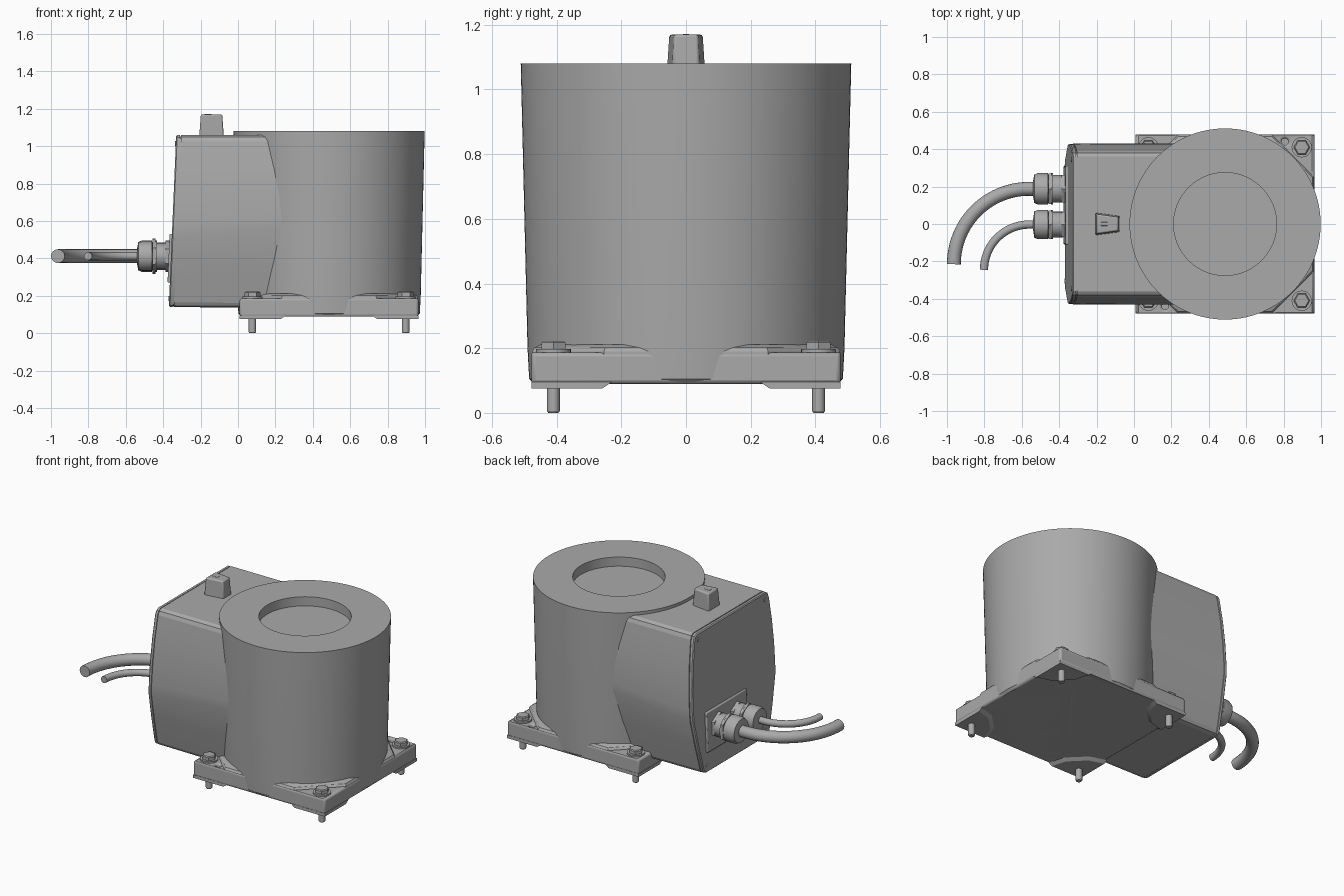
import bpy, bmesh, math
from mathutils import Matrix, Vector

if "Cube" in bpy.data.objects:
    bpy.data.objects.remove(bpy.data.objects["Cube"])

grey = bpy.data.materials.new("machine grey")
grey.use_nodes = True
grey.diffuse_color = (0.4, 0.4, 0.4, 1)
grey.node_tree.nodes["Principled BSDF"].inputs["Base Color"].default_value = (0.4, 0.4, 0.4, 1)

CX = 0.487            # axis of the drum and centre of the base
HALF = 0.478          # half width of the base plate
BOLT = 0.41           # bolt offset from the centre
CORNERS = [(sx, sy) for sx in (-1, 1) for sy in (-1, 1)]
ALONG_X = Matrix.Rotation(-math.pi / 2, 4, 'Y')


def finish(name, bm, angle=30):
    bmesh.ops.recalc_face_normals(bm, faces=bm.faces)
    mesh = bpy.data.meshes.new(name)
    bm.to_mesh(mesh)
    bm.free()
    ob = bpy.data.objects.new(name, mesh)
    bpy.context.collection.objects.link(ob)
    mesh.materials.append(grey)
    smooth(ob, angle)
    return ob


def smooth(ob, angle=30):
    bpy.ops.object.select_all(action='DESELECT')
    ob.select_set(True)
    bpy.context.view_layer.objects.active = ob
    bpy.ops.object.shade_smooth_by_angle(angle=math.radians(angle))


def loft(name, rings, angle=30):
    """Join closed rings of points and cap both ends."""
    bm = bmesh.new()
    loops = [[bm.verts.new(p) for p in ring] for ring in rings]
    for a, b in zip(loops, loops[1:]):
        for i in range(len(a)):
            j = (i + 1) % len(a)
            bm.faces.new((a[i], a[j], b[j], b[i]))
    bm.faces.new(loops[0])
    bm.faces.new(loops[-1])
    return finish(name, bm, angle)


def turned(name, profile, loc, segs=32, turn=Matrix()):
    """Solid of revolution from (radius, height) pairs."""
    place = Matrix.Translation(loc) @ turn
    rings = [[place @ Vector((r * math.cos(t), r * math.sin(t), h))
              for t in (2 * math.pi * i / segs for i in range(segs))]
             for r, h in profile]
    return loft(name, rings)


def rod(name, r, h0, h1, loc, segs=32, turn=Matrix()):
    return turned(name, [(r, h0), (r, h1)], loc, segs, turn)


def prism(name, outline, levels):
    """Extrude an outline through (z, scale) levels around its middle."""
    mx = sum(p[0] for p in outline) / len(outline)
    my = sum(p[1] for p in outline) / len(outline)
    return loft(name, [[(mx + (x - mx) * s, my + (y - my) * s, z) for x, y in outline]
                       for z, s in levels])


def bevel(ob, width, segs=2):
    m = ob.modifiers.new("Bevel", 'BEVEL')
    m.width, m.segments, m.limit_method = width, segs, 'ANGLE'


# Drum with a shallow recess in its top
turned("drum", [(0.47, 0.09), (0.485, 0.105), (0.49, 0.2), (0.511, 1.08),
                (0.275, 1.08), (0.275, 1.02)], (CX, 0, 0), 128)

# Base plate, with two small locating holes
square = [(CX + sx * HALF, sy * HALF) for sx, sy in ((-1, -1), (1, -1), (1, 1), (-1, 1))]
plate = prism("base_plate", square, [(0.09, 1), (0.187, 1)])
for sx, sy in ((-1, -1), (1, 1)):
    hole = rod("hole_cutter", 0.018, 0.05, 0.25, (CX + sx * 0.32, sy * 0.44, 0), 20)
    hole.hide_render = True
    hole.hide_set(True)
    cut = plate.modifiers.new("Hole", 'BOOLEAN')
    cut.object, cut.operation, cut.solver = hole, 'DIFFERENCE', 'EXACT'
bevel(plate, 0.012)

# Raised middle of the base, leaving the bolt corners low
a, b = HALF, 0.255
octagon = [(a, -b), (a, b), (b, a), (-b, a), (-a, b), (-a, -b), (-b, -a), (b, -a)]
prism("base_rise", [(CX + x, y) for x, y in octagon],
      [(0.17, 0.995), (0.19, 0.995), (0.202, 0.98), (0.212, 0.94)])

# Feet and bolts at the four corners
foot = [(0, 0), (0.23, 0), (0.2, 0.1), (0.1, 0.2), (0, 0.23)]
for sx, sy in CORNERS:
    side = ("left" if sx > 0 else "right") + ("_back" if sy > 0 else "_front")
    rings = []
    for z, s in ((0.095, 1.08), (0.075, 0.95)):
        rings.append([(CX + sx * (HALF - x * s), sy * (HALF - y * s), z) for x, y in foot])
    loft("foot_" + side, rings)
    spot = (CX + sx * BOLT, sy * BOLT, 0)
    turned("bolt_shank_" + side, [(0.016, 0), (0.02, 0.006), (0.02, 0.19)], spot, 20)
    rod("bolt_washer_" + side, 0.054, 0.18, 0.197, spot, 28)
    turned("bolt_head_" + side, [(0.043, 0.197), (0.043, 0.217), (0.037, 0.222)], spot, 6)

# Housing beside the drum: half section as (y, z at the end, z at the drum)
section = [(0.31, 0.14, 0.135), (0.335, 0.147, 0.142), (0.345, 0.165, 0.16),
           (0.39, 0.34, 0.36), (0.428, 0.51, 0.57), (0.43, 0.58, 0.62),
           (0.426, 0.72, 0.74), (0.412, 0.88, 0.88), (0.39, 1.025, 1.025),
           (0.38, 1.048, 1.048), (0.36, 1.06, 1.06)]
whole = section + [(-y, z, w) for y, z, w in reversed(section)]


def end_x(z):
    return -0.37 + (z - 0.14) * 0.043


def end_ring(offset, scale):
    ring = []
    for y, z, _ in whole:
        zz = 0.6 + (z - 0.6) * scale
        ring.append((end_x(zz) + offset, y * scale, zz))
    return ring


drum_ring = [(0.2 if w > 0.85 else 0.3, y, w) for y, _, w in whole]
loft("housing", [end_ring(0.026, 1), drum_ring], 12)
loft("end_cover", [end_ring(0.0, 0.985), end_ring(0.006, 0.997), end_ring(0.021, 0.997),
                   end_ring(0.021, 0.985), end_ring(0.03, 0.985)], 25)

# Cover screws
for sy in (-1, 1):
    for y, z in ((0.345, 1.015), (0.305, 0.185)):
        rod("cover_screw", 0.013, -0.005, 0.004, (end_x(z), sy * y, z), 16, ALONG_X)

# Plate that carries the cable glands
gland_z = 0.412
gx = end_x(gland_z)
bm = bmesh.new()
bmesh.ops.create_cube(bm, size=1, matrix=Matrix.Translation((gx - 0.002, 0.1, 0.4))
                      @ Matrix.Rotation(math.atan(0.043), 4, 'Y')
                      @ Matrix.Diagonal((0.022, 0.42, 0.26, 1)))
bevel(finish("gland_plate", bm), 0.006)

# Cable glands and bent cables
for name, y, r, cable, bend, tail in (("large", 0.188, 0.084, 0.037, 0.403, 0.0),
                                      ("small", -0.003, 0.078, 0.022, 0.242, 0.0)):
    at = (gx, y, gland_z)
    rod(name + "_gland_nut", r, 0.005, 0.03, at, 6, ALONG_X)
    turned(name + "_gland_body", [(r * 0.88, 0.02), (r * 0.88, 0.075), (r, 0.075), (r, 0.085),
                                  (r * 0.9, 0.085), (r * 0.9, 0.1), (r, 0.102),
                                  (r, 0.155), (r * 0.9, 0.175), (cable, 0.182)], at, 32, ALONG_X)
    rod(name + "_gland_hex", r * 1.13, 0.083, 0.098, at, 6, ALONG_X)
    curve = bpy.data.curves.new(name + "_cable", 'CURVE')
    curve.dimensions = '3D'
    curve.bevel_depth, curve.bevel_resolution, curve.use_fill_caps = cable, 6, True
    steps = 28
    path = [(-0.5, y, gland_z)]
    for i in range(steps + 1):
        t = math.pi / 2 * i / steps
        path.append((-0.56 - bend * math.sin(t), y - bend * (1 - math.cos(t)), gland_z))
    spline = curve.splines.new('POLY')
    spline.points.add(len(path) - 1)
    for point, p in zip(spline.points, path):
        point.co = (*p, 1)
    spline.use_smooth = True
    curve.materials.append(grey)
    bpy.context.collection.objects.link(bpy.data.objects.new(name + "_cable", curve))

# Tapered knob on top of the housing, with a small raised mark
knob = prism("top_knob", [(-0.208, -0.061), (-0.075, -0.043), (-0.075, 0.043), (-0.208, 0.061)],
             [(1.04, 1), (1.17, 0.86)])
bevel(knob, 0.008)
mark = prism("knob_mark", [(-0.18, -0.01), (-0.14, -0.01), (-0.14, 0.01), (-0.18, 0.01)],
             [(1.165, 1), (1.172, 1)])
bevel(mark, 0.003)
